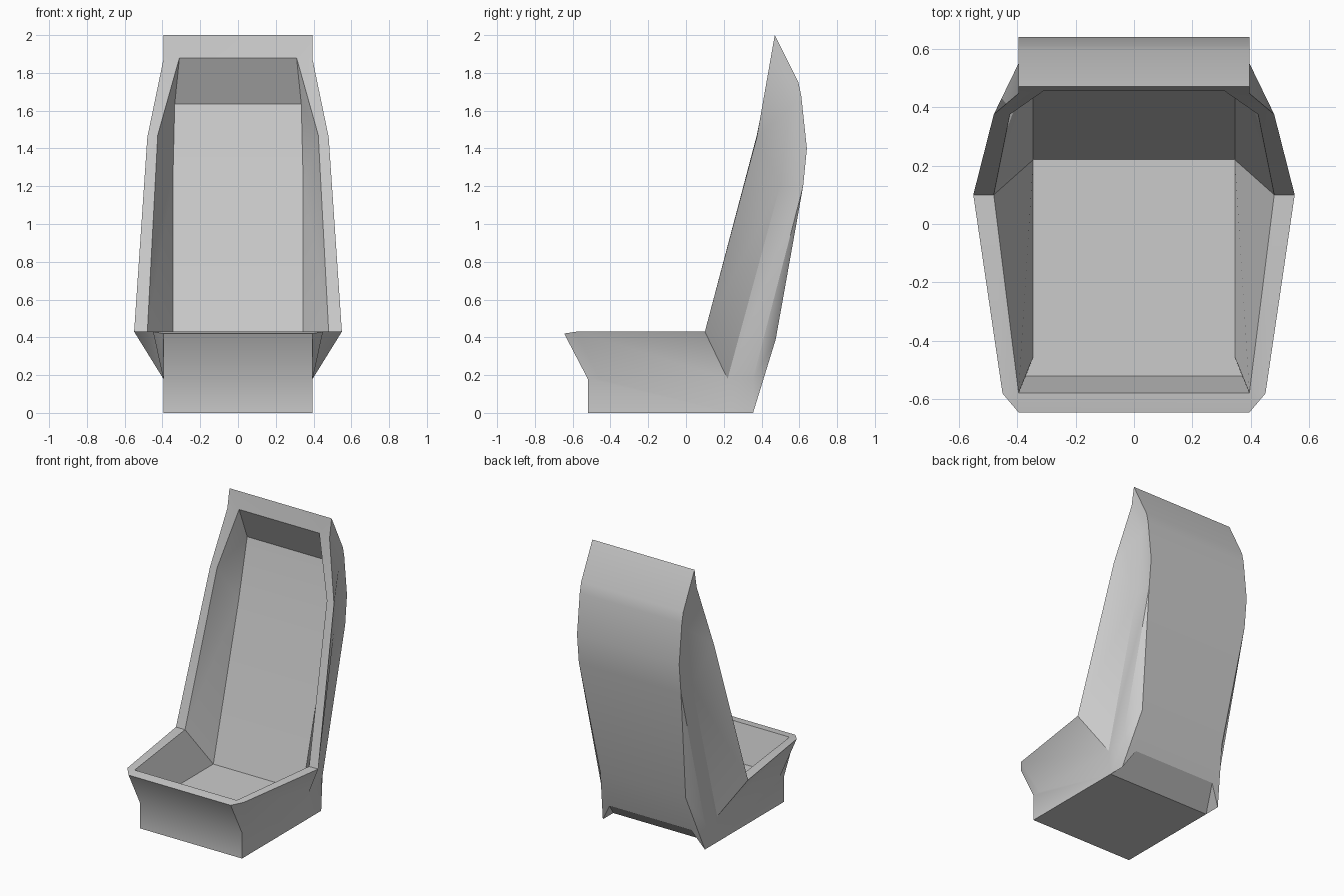
import bpy
import bmesh
from math import radians

cube = bpy.data.objects.get("Cube")
if cube:
    bpy.data.objects.remove(cube, do_unlink=True)

grey = bpy.data.materials.new("seat grey")
grey.use_nodes = True
colour = (0.6, 0.6, 0.6, 1)
grey.diffuse_color = colour
grey.node_tree.nodes["Principled BSDF"].inputs["Base Color"].default_value = colour

HALF = 0.395    # half width of the base and the back
LINER = 0.345   # half width of the padded hollow
FLOOR = 0.18    # height of the hollow floor
LIP = 0.43      # height of the cushion rim

# Points of the left half, by name
points = {
    # base block
    "base_front": (HALF, -0.52, 0), "base_step": (HALF, -0.52, FLOOR),
    "wing_front": (HALF, -0.46, FLOOR), "wing_valley": (HALF, 0.22, FLOOR),
    "base_rear": (HALF, 0.355, FLOOR), "base_tip": (HALF, 0.355, 0),
    "recess_foot": (HALF, 0.24, 0), "recess_top": (0.315, 0.395, 0.13),
    # outer edge of the rim
    "rim_front": (HALF, -0.645, 0.42), "rim_corner": (0.45, -0.58, LIP),
    "rim_bend": (0.55, 0.10, LIP), "rim_shoulder": (0.48, 0.375, 1.46),
    "rim_neck": (HALF, 0.447, 1.87), "rim_top": (HALF, 0.47, 2),
    # inner edge of the rim
    "in_front": (HALF, -0.578, LIP), "in_bend": (0.48, 0.10, LIP),
    "in_shoulder": (0.425, 0.375, 1.47), "in_top": (0.31, 0.455, 1.88),
    # hollow
    "floor_front": (0.37, -0.52, FLOOR), "floor_side": (LINER, -0.455, FLOOR),
    "floor_rear": (LINER, 0.22, FLOOR), "pad_middle": (LINER, 0.5, 1.22),
    "pad_top": (0.335, 0.58, 1.635),
    # crease between wing and back, then the back curve
    "crease_mid": (HALF, 0.5, 1.21), "crease_top": (HALF, 0.55, 1.62),
    "back_low": (0.33, 0.475, 0.39), "back_waist": (HALF, 0.62, 1.2),
    "back_bulge": (HALF, 0.64, 1.4), "back_high": (HALF, 0.61, 1.68),
    "back_head": (HALF, 0.595, 1.75),
}

bm = bmesh.new()
made = {}


def vert(name, side):
    if (name, side) not in made:
        x, y, z = points[name]
        made[name, side] = bm.verts.new((x * side, y, z))
    return made[name, side]


def panel(names):
    """The same face on the left and the right."""
    for side in (1, -1):
        bm.faces.new([vert(n, side) for n in names.split()])


def span(names):
    """Face reaching across the middle, from one side to the other."""
    names = names.split()
    bm.faces.new([vert(n, 1) for n in names] + [vert(n, -1) for n in reversed(names)])


def strip(names):
    """Faces across the middle along a chain of points."""
    names = names.split()
    for a, b in zip(names, names[1:]):
        span(a + " " + b)


# Base block, with the recess under its rear edge
panel("base_front base_step wing_front wing_valley base_rear base_tip recess_foot")
strip("rim_front base_step base_front recess_foot recess_top back_low")
panel("recess_foot base_tip recess_top")
panel("base_tip back_low recess_top")

# Flared cushion sides
panel("rim_front rim_corner wing_front base_step")
panel("rim_corner rim_bend wing_valley wing_front")

# Backrest wings
panel("rim_bend rim_shoulder crease_mid wing_valley")
panel("rim_shoulder rim_neck crease_top crease_mid")

# Sides of the back
panel("wing_valley crease_mid back_waist base_rear")
panel("crease_mid crease_top back_high back_bulge back_waist")
panel("crease_top rim_neck rim_top back_head back_high")
panel("base_rear back_waist back_low")
panel("base_rear back_low base_tip")

# Rear surface of the back
strip("back_low back_waist back_bulge back_high back_head rim_top")

# Rim
strip("rim_front in_front floor_front")
panel("rim_front rim_corner in_front")
panel("rim_corner rim_bend in_bend in_front")
panel("rim_bend rim_shoulder in_shoulder in_bend")
panel("rim_shoulder rim_neck in_top in_shoulder")
panel("rim_neck rim_top in_top")
span("rim_top in_top")

# Hollow: floor, side walls and back pad
span("floor_front floor_side floor_rear")
panel("in_front floor_front floor_side")
panel("in_front in_bend floor_rear floor_side")
panel("in_bend in_shoulder pad_middle floor_rear")
panel("in_shoulder in_top pad_top pad_middle")
strip("floor_rear pad_middle pad_top in_top")

bmesh.ops.recalc_face_normals(bm, faces=bm.faces)
mesh = bpy.data.meshes.new("bucket_seat")
bm.to_mesh(mesh)
bm.free()
mesh.materials.append(grey)
seat = bpy.data.objects.new("bucket_seat", mesh)
bpy.context.collection.objects.link(seat)

bpy.ops.object.select_all(action="DESELECT")
seat.select_set(True)
bpy.context.view_layer.objects.active = seat
bpy.ops.object.shade_smooth_by_angle(angle=radians(30))
